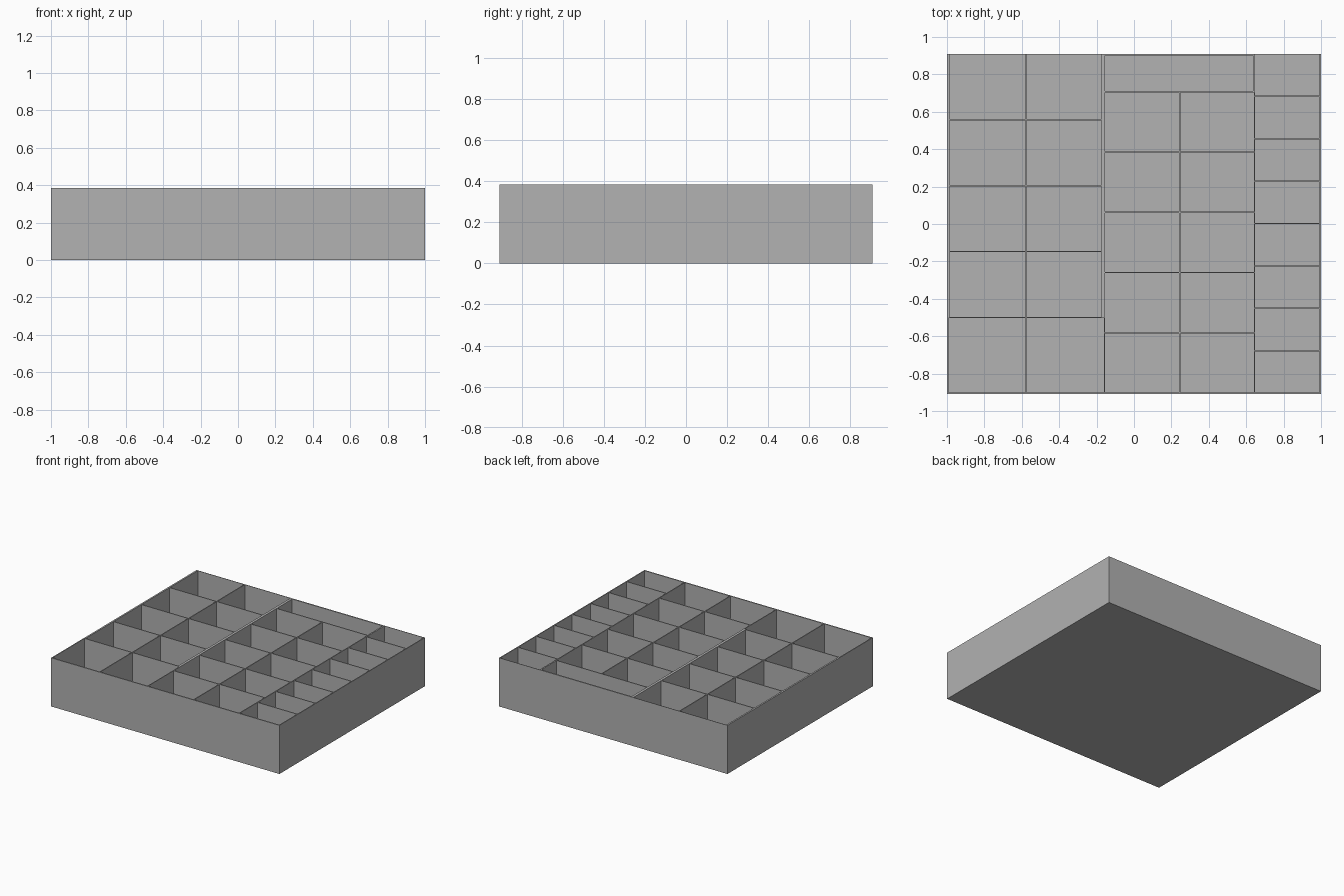
import bpy
import bmesh
from mathutils import Matrix, Vector

cube = bpy.data.objects.get("Cube")
if cube:
    bpy.data.objects.remove(cube, do_unlink=True)

HEIGHT, HALF_Y = 0.385, 0.91
FLOOR = 0.012      # floor thickness under every pocket
GAP = 0.007        # divider thickness

grey = bpy.data.materials.new("plain_grey")
grey.use_nodes = True
colour = (0.445, 0.445, 0.445, 1)
grey.diffuse_color = colour
grey.node_tree.nodes["Principled BSDF"].inputs["Base Color"].default_value = colour


def add_box(bm, x0, x1, y0, y1, z0, z1):
    centre = Vector(((x0 + x1) / 2, (y0 + y1) / 2, (z0 + z1) / 2))
    size = Matrix.Diagonal((x1 - x0, y1 - y0, z1 - z0, 1))
    bmesh.ops.create_cube(bm, size=1, matrix=Matrix.Translation(centre) @ size)


def add_column(bm, x0, x1, y0, y1, count):
    """Equal pockets stacked from y0 to y1 with dividers between them."""
    pitch = (y1 - y0 + GAP) / count
    for i in range(count):
        start = y0 + i * pitch
        add_box(bm, x0, x1, start, start + pitch - GAP, FLOOR, HEIGHT + 0.1)


def make_object(name, bm):
    mesh = bpy.data.meshes.new(name)
    bm.to_mesh(mesh)
    bm.free()
    mesh.materials.append(grey)
    obj = bpy.data.objects.new(name, mesh)
    bpy.context.collection.objects.link(obj)
    return obj


# Solid tray block
bm = bmesh.new()
add_box(bm, -1, 1, -HALF_Y, HALF_Y, 0, HEIGHT)
tray = make_object("compartment_tray", bm)

# Pockets
bm = bmesh.new()
front, back = -0.901, 0.906
# two wide columns, with larger pockets at the front
add_column(bm, -0.987, -0.581, -0.496, back, 4)
add_column(bm, -0.574, -0.175, -0.496, back, 4)
add_column(bm, -0.993, -0.581, front, -0.503, 1)
add_column(bm, -0.574, -0.161, front, -0.503, 1)
# middle block with a long pocket at the back
add_column(bm, -0.155, 0.241, front, 0.704, 5)
add_column(bm, 0.248, 0.641, front, 0.704, 5)
add_column(bm, -0.155, 0.637, 0.711, 0.900, 1)
# narrow column of small pockets
add_column(bm, 0.648, 0.993, front, back, 8)
cutter = make_object("pocket_cutter", bm)
cutter.hide_render = True

# Cut the pockets out and discard the cutter
cut = tray.modifiers.new("pockets", 'BOOLEAN')
cut.operation = 'DIFFERENCE'
cut.solver = 'EXACT'
cut.object = cutter
bpy.context.view_layer.objects.active = tray
bpy.ops.object.modifier_apply(modifier=cut.name)
bpy.data.objects.remove(cutter, do_unlink=True)
